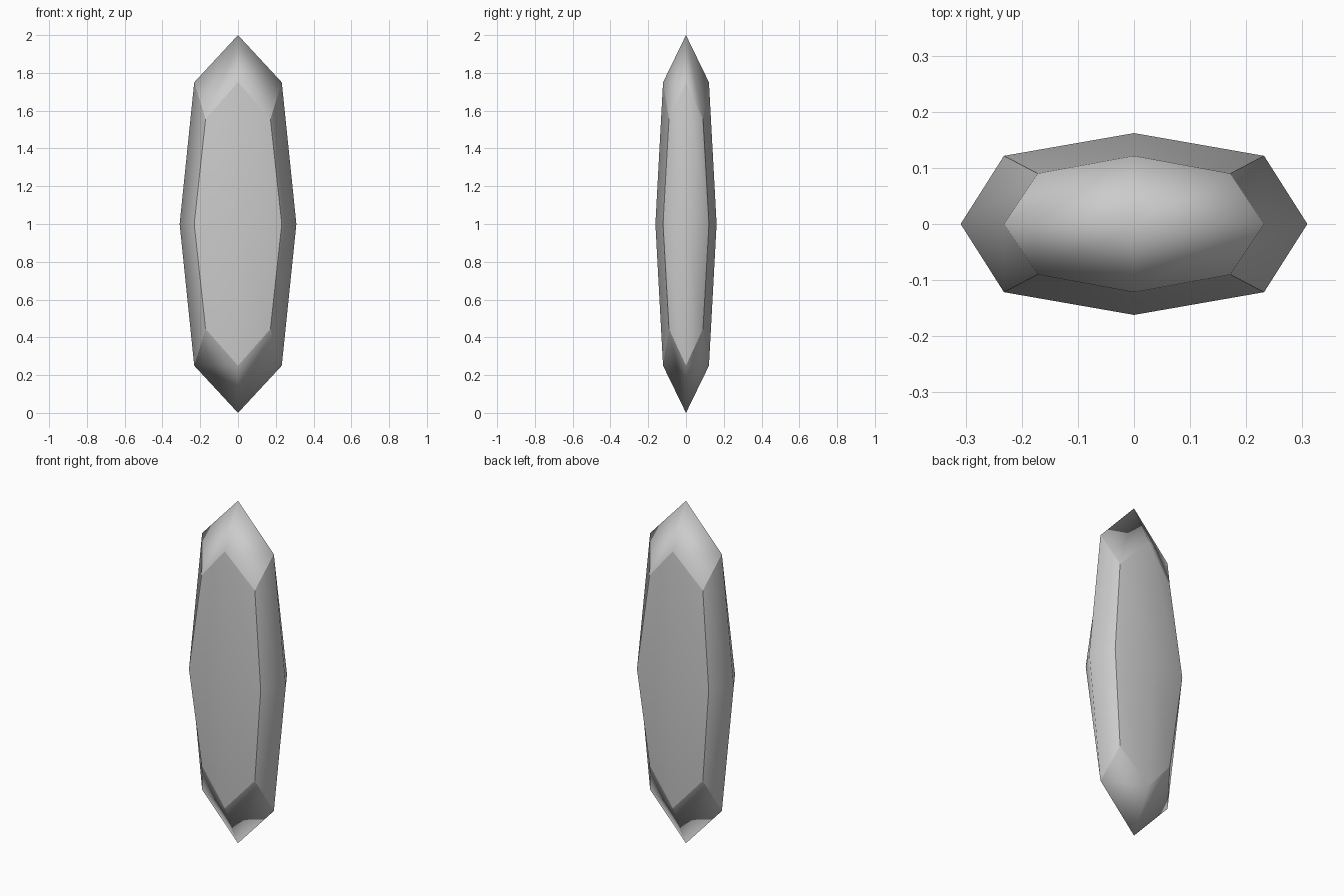
import bpy, bmesh

if "Cube" in bpy.data.objects:
    bpy.data.objects.remove(bpy.data.objects["Cube"])

HALF = (0.309, 0.162, 1.0)               # half width, depth, height
ROUND = {1: 1.0, 2: 0.75, 3: 5 / 9}      # face centre, edge, corner of a once-smoothed cube

# crystal shard: cube split into 2x2 quads per side, then rounded and stretched
bm = bmesh.new()
bmesh.ops.create_cube(bm, size=2)
bmesh.ops.subdivide_edges(bm, edges=bm.edges[:], cuts=1, use_grid_fill=True)
kind = {v: sum(abs(c) > 0.5 for c in v.co) for v in bm.verts}

# each side is smooth within itself, with hard borders between sides
for f in bm.faces:
    f.smooth = True
for e in bm.edges:
    e.smooth = not all(kind[v] >= 2 for v in e.verts)

for v in bm.verts:
    k = ROUND[kind[v]]
    v.co = [c * k * h for c, h in zip(v.co, HALF)]
    v.co.z += HALF[2]
bmesh.ops.recalc_face_normals(bm, faces=bm.faces[:])

mesh = bpy.data.meshes.new("crystal_shard")
bm.to_mesh(mesh)
bm.free()
shard = bpy.data.objects.new("crystal_shard", mesh)
bpy.context.collection.objects.link(shard)
